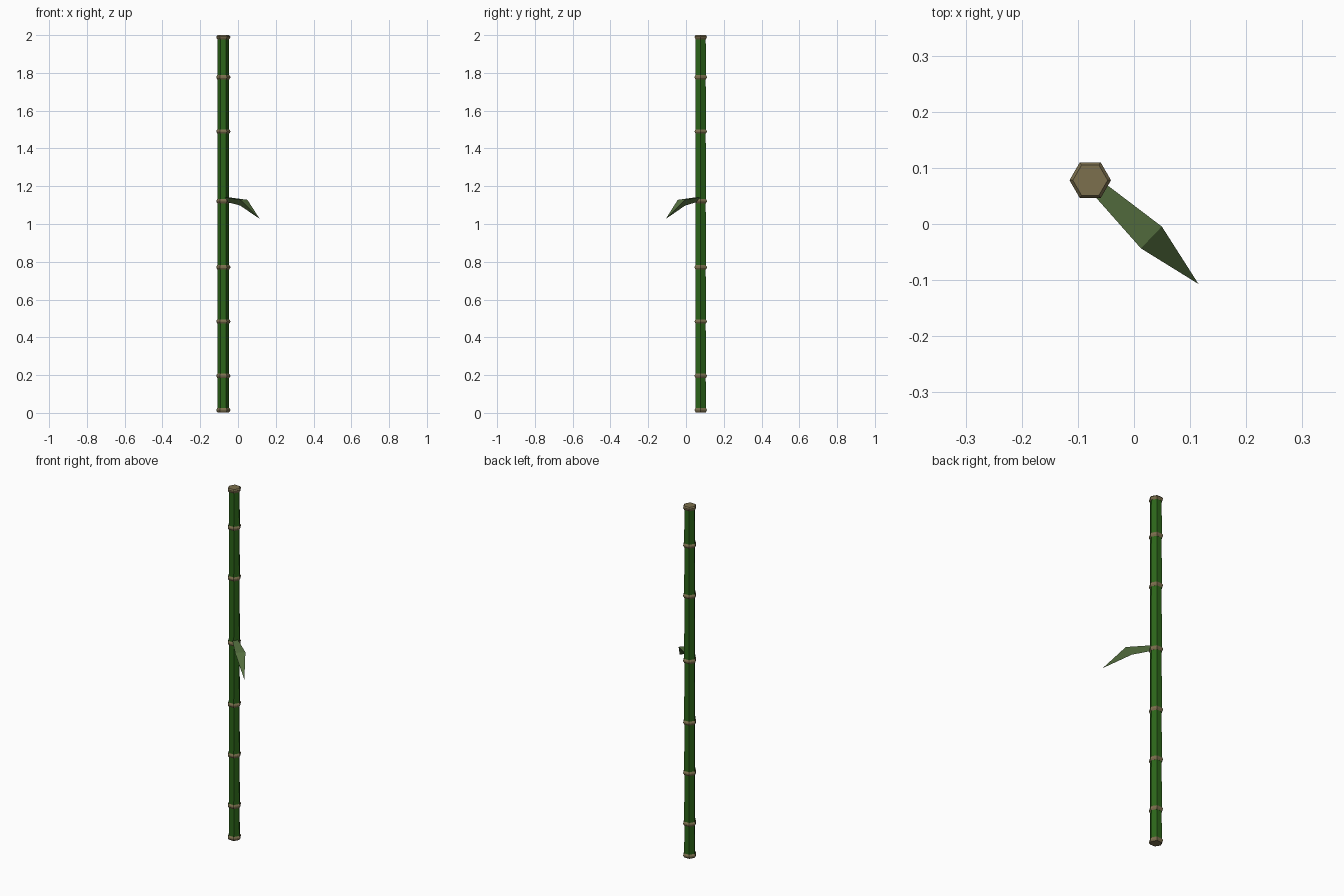
import bpy, bmesh, math
from mathutils import Vector

if "Cube" in bpy.data.objects:
    bpy.data.objects.remove(bpy.data.objects["Cube"])

CX, CY = -0.078, 0.078


def material(name, rgb):
    m = bpy.data.materials.new(name)
    m.diffuse_color = (*rgb, 1)
    m.use_nodes = True
    m.node_tree.nodes["Principled BSDF"].inputs["Base Color"].default_value = m.diffuse_color
    return m


green = material("stalk_green", (0.025, 0.13, 0.01))
tan = material("node_tan", (0.2, 0.16, 0.075))
leaf_green = material("leaf_green", (0.09, 0.16, 0.05))


def loft(name, sections, mat, smooth=False):
    """Skin a list of equal-sized point rings and cap both ends."""
    bm = bmesh.new()
    rings = [[bm.verts.new(p) for p in s] for s in sections]
    n = len(rings[0])
    for a, b in zip(rings, rings[1:]):
        for i in range(n):
            j = (i + 1) % n
            bm.faces.new((a[i], a[j], b[j], b[i]))
    bm.faces.new(rings[0][::-1])
    bm.faces.new(rings[-1])
    bmesh.ops.remove_doubles(bm, verts=bm.verts, dist=1e-5)
    bmesh.ops.recalc_face_normals(bm, faces=bm.faces)
    me = bpy.data.meshes.new(name)
    bm.to_mesh(me)
    bm.free()
    ob = bpy.data.objects.new(name, me)
    me.materials.append(mat)
    bpy.context.collection.objects.link(ob)
    return ob


def hexagon(r, z):
    return [(CX + r * math.cos(k * math.pi / 3),
             CY + r * math.sin(k * math.pi / 3), z) for k in range(6)]


# stalk segments with a swollen ring at every joint
nodes = [0.015, 0.196, 0.484, 0.771, 1.121, 1.49, 1.777, 1.99]
for i, z in enumerate(nodes):
    lo, hi = max(0, z - 0.012), min(2, z + 0.012)
    loft(f"joint_ring_{i}", [hexagon(0.031, lo), hexagon(0.037, z - 0.003),
                             hexagon(0.037, z + 0.003), hexagon(0.031, hi)], tan)
    if i:
        loft(f"stalk_segment_{i}", [hexagon(0.0315, nodes[i - 1]), hexagon(0.0305, z)], green)

# drooping leaf: flat top, keel below, widest at the bend
side = Vector((0.69, 0.72, 0))


def leaf_section(x, y, z, half, depth, back=0.0):
    c = Vector((x, y, z))
    keel = c + Vector((-back, back, -depth))
    return [c + side * half, c - side * half, keel]


loft("leaf", [leaf_section(-0.065, 0.065, 1.142, 0.014, 0.024),
              leaf_section(0.031, -0.024, 1.128, 0.027, 0.03, 0.02),
              leaf_section(0.115, -0.107, 1.027, 0.0, 0.0)], leaf_green)
